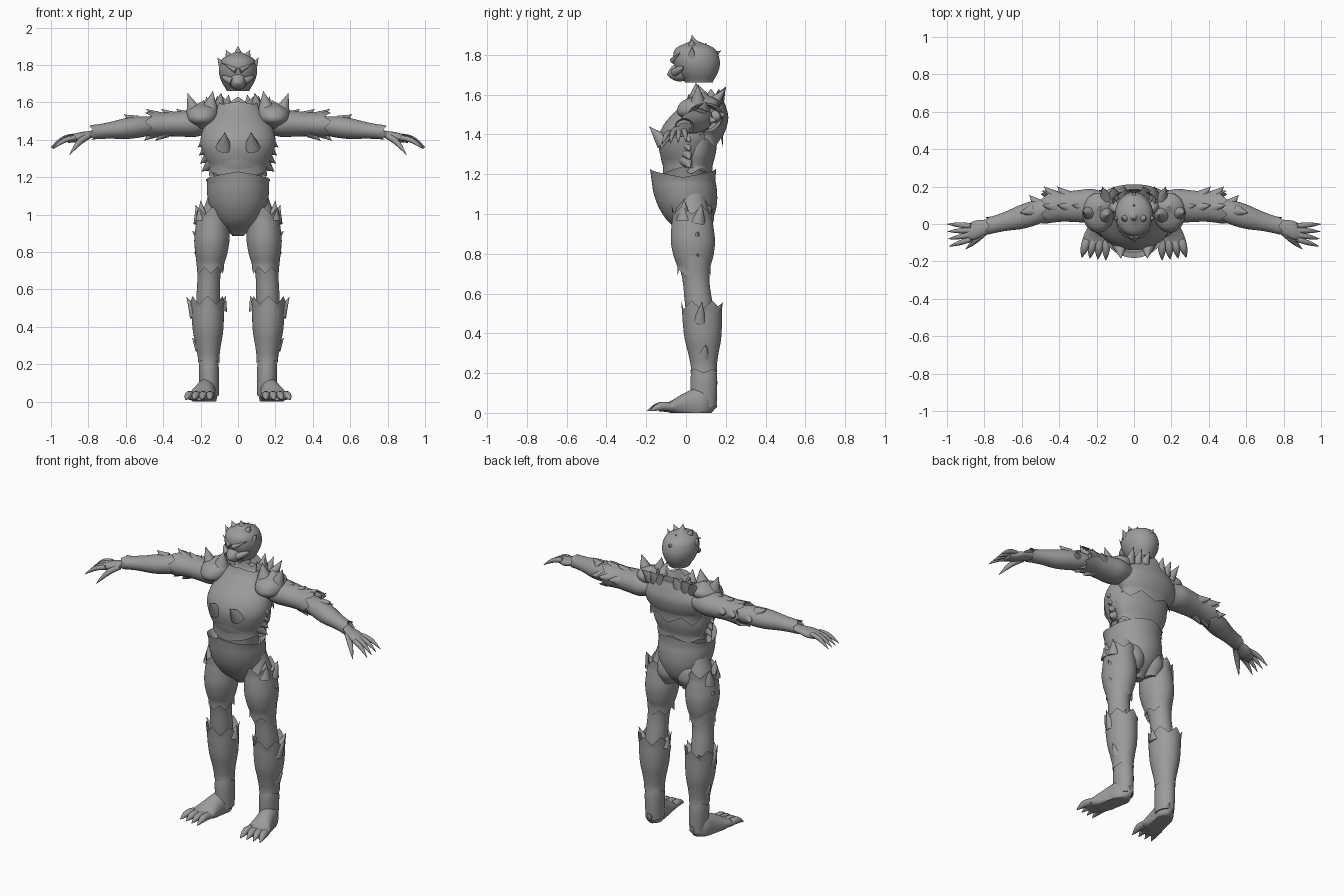
import bpy
import bmesh
from math import cos, sin, pi, radians
from mathutils import Vector

default_cube = bpy.data.objects.get("Cube")
if default_cube:
    bpy.data.objects.remove(default_cube, do_unlink=True)

# One material for the whole figure
grey = bpy.data.materials.new("stone_grey")
grey.use_nodes = True
tone = (.33, .33, .33, 1)
grey.diffuse_color = tone
grey.node_tree.nodes["Principled BSDF"].inputs["Base Color"].default_value = tone


def finish(name, bm, paired):
    """Turn a bmesh into a smooth object; paired parts are mirrored across the body."""
    bmesh.ops.recalc_face_normals(bm, faces=bm.faces)
    mesh = bpy.data.meshes.new(name)
    bm.to_mesh(mesh)
    bm.free()
    mesh.materials.append(grey)
    part = bpy.data.objects.new(name, mesh)
    bpy.context.collection.objects.link(part)
    bpy.ops.object.select_all(action='DESELECT')
    part.select_set(True)
    bpy.context.view_layer.objects.active = part
    bpy.ops.object.shade_smooth_by_angle(angle=radians(50))
    if paired:
        mirror = part.modifiers.new("Mirror", 'MIRROR')
        mirror.use_mirror_merge = False


def skin(bm, rings):
    """Bridge rings of points into a closed tube that never sinks below the ground."""
    loops = [[bm.verts.new((p.x, p.y, max(p.z, 0))) for p in ring] for ring in rings]
    for low, high in zip(loops, loops[1:]):
        for i in range(len(low)):
            bm.faces.new((low[i - 1], low[i], high[i], high[i - 1]))
    bm.faces.new(loops[0])
    bm.faces.new(loops[-1])


def sample(values, t):
    """Smooth curve through evenly spaced values."""
    last = len(values) - 1
    k = min(int(t * last), last - 1)
    u = t * last - k
    a, b, c, d = (values[min(max(k + step, 0), last)] for step in (-1, 0, 1, 2))
    return b + u * (c - a + u * (2*a - 5*b + 4*c - d + u * (3*b - a - 3*c + d))) / 2


def loft(name, base, tip, widths, ratio=1, depths=None, bow=(0, 0, 0),
         base_teeth=None, tip_teeth=None, sides=48, steps=20):
    """Oval tube from base to tip. Teeth are (count, length) of a jagged shell edge."""
    start, end, bend = Vector(base), Vector(tip), Vector(bow)
    span = end - start
    axis = max(range(3), key=lambda i: abs(span[i]))
    across, along = [i for i in range(3) if i != axis]
    outward = 1 if span[axis] > 0 else -1
    depths = depths or [w * ratio for w in widths]

    def ring(t, shift=0, teeth=None, scale=1):
        points = []
        for i in range(sides):
            turn = i / sides
            p = start + span * t + bend * sin(pi * t)
            p[across] += max(sample(widths, t), .004) * scale * sin(turn * 2 * pi)
            p[along] -= max(sample(depths, t), .004) * scale * cos(turn * 2 * pi)
            p[axis] += outward * shift
            if teeth:
                count, length = teeth
                tooth = length * abs(2 * (turn * count % 1) - 1)
                p[axis] += outward * (tooth if t else -tooth)
            points.append(p)
        return points

    rings = [ring(k / steps) for k in range(steps + 1)]
    if base_teeth:
        rings[0] = ring(0, teeth=base_teeth, scale=1.04)
        rings.insert(0, ring(0, shift=.03, scale=.85))
    if tip_teeth:
        rings[-1] = ring(1, teeth=tip_teeth, scale=1.04)
        rings.append(ring(1, shift=-.03, scale=.85))
    bm = bmesh.new()
    skin(bm, rings)
    finish(name, bm, paired=start.x != 0)


def horns(name, start, lean, radius=.035, stop=None, fan=None, count=1,
          arch=0, fullness=1, sides=10, steps=7):
    """A row of tapered spikes from start to stop, leaning from lean towards fan."""
    first, last = Vector(start), Vector(stop or start)
    lean, fan = Vector(lean), Vector(fan or lean)
    bm = bmesh.new()
    for n in range(count):
        place = n / max(count - 1, 1)
        root, reach = first.lerp(last, place), lean.lerp(fan, place)
        turn = reach.to_track_quat('Z', 'Y')
        rings = []
        for k in range(steps + 1):
            t = k / steps
            centre = root + reach * t + Vector((0, 0, arch * sin(pi * t)))
            r = max(radius * (1 - t ** fullness), .001)
            angles = [2 * pi * i / sides for i in range(sides)]
            rings.append([centre + turn @ Vector((r * cos(a), r * sin(a), 0)) for a in angles])
        skin(bm, rings)
    finish(name, bm, paired=first.x != 0)


# Head with crest, side spikes, brow, cheeks and jaw
loft("head", base=(0, .065, 1.66), tip=(0, .04, 1.88),
     widths=(.06, .085, .1, .1, .08, 0), ratio=1.15)
horns("head_crest", start=(0, .04, 1.84), stop=(0, .12, 1.79), count=3,
      lean=(0, -.01, .06), fan=(0, .055, .03))
horns("head_side_spikes", start=(.08, .03, 1.79), stop=(.045, .03, 1.84), count=2,
      lean=(.03, 0, .05), fan=(.02, 0, .04), radius=.025)
horns("brows", start=(.01, -.066, 1.77), lean=(.075, .035, .04), radius=.016)
horns("cheeks", start=(.03, -.06, 1.71), lean=(.06, .05, .03), radius=.02, fullness=3)
horns("jaw", start=(0, .01, 1.72), lean=(0, -.105, -.02), radius=.05, fullness=4)

# Torso: abdomen, breastplate, back band and spiked yoke around the open collar
loft("abdomen", base=(0, 0, 1.1), tip=(0, .01, 1.4), widths=(.12, .13, .16, .16), ratio=.85)
loft("breastplate", base=(0, 0, 1.24), tip=(0, .1, 1.59), bow=(0, -.03, 0),
     widths=(.15, .18, .2, .19, .15, .11), ratio=.75, base_teeth=(2, .05), tip_teeth=(4, .015))
loft("back_band", base=(0, .05, 1.23), tip=(0, .06, 1.38),
     widths=(.15, .175, .18), ratio=.54, base_teeth=(5, .03))
loft("back_yoke", base=(0, .1, 1.38), tip=(0, .125, 1.6),
     widths=(.165, .195, .2, .16, .11), ratio=.5, base_teeth=(6, .045), tip_teeth=(8, .03))
horns("chest_spikes", start=(.075, -.11, 1.36), lean=(-.005, -.075, .08), radius=.045)
horns("rib_feathers", start=(.16, 0, 1.4), stop=(.14, 0, 1.27), count=4,
      lean=(.055, .02, -.04), radius=.04)
horns("yoke_crown", start=(.06, .16, 1.57), stop=(.15, .14, 1.56), count=3,
      lean=(-.01, .04, .07), fan=(.02, .06, .07))
horns("collar_spikes", start=(.1, .09, 1.58), lean=(-.01, -.03, .07))

# Pelvis shell with an edge that rises at front and back
loft("pelvis", base=(0, .03, .885), tip=(0, -.015, 1.185),
     widths=(.03, .11, .15, .165, .165), ratio=.97, tip_teeth=(2, .045))
loft("buttocks", base=(.07, .07, .9), tip=(.07, .07, 1.08), widths=(.04, .068, .065, .04))

# Shoulder plates with upright horns
loft("shoulder_plates", base=(.195, .03, 1.46), tip=(.185, .09, 1.61),
     widths=(.01, .07, .085, .07, 0), ratio=1.2)
horns("shoulder_horns", start=(.15, .05, 1.57), stop=(.235, .06, 1.55), count=2,
      lean=(-.015, 0, .09), fan=(.035, 0, .1), radius=.045)

# Arms: jagged sleeves, forearm guards, palms and fingers
loft("upper_arms", base=(.15, .1, 1.49), tip=(.46, .09, 1.48),
     widths=(.07, .09, .085, .08, .085), ratio=.8, tip_teeth=(7, .04))
horns("sleeve_top_feathers", start=(.27, .09, 1.52), stop=(.43, .09, 1.52), count=3,
      lean=(.06, .01, .045))
horns("sleeve_back_feathers", start=(.36, .15, 1.49), stop=(.43, .15, 1.49), count=2,
      lean=(.05, .05, .01))
horns("sleeve_lower_feathers", start=(.39, .08, 1.44), stop=(.45, .08, 1.44), count=2,
      lean=(.05, -.01, -.045))
loft("forearms", base=(.42, .09, 1.48), tip=(.775, -.01, 1.44),
     widths=(.05, .065, .066, .052, .045), ratio=.85, tip_teeth=(5, .02))
horns("elbow_spikes", start=(.51, .1, 1.47), lean=(.05, .055, 0))
horns("forearm_spikes", start=(.55, .07, 1.5), lean=(.06, -.01, .035))
loft("palms", base=(.74, 0, 1.44), tip=(.91, -.05, 1.4), widths=(.036, .04, .05, .035), ratio=.5)
horns("fingers", start=(.87, -.01, 1.42), stop=(.87, -.08, 1.41), count=4, radius=.015,
      lean=(.13, .01, -.06), fan=(.12, -.04, -.06), arch=.015, fullness=3)
horns("thumbs", start=(.8, -.045, 1.42), lean=(.1, -.09, -.1), radius=.018, arch=.015, fullness=3)

# Legs: inner limbs with thigh and shin armour
loft("legs", base=(.1, .03, 1.1), tip=(.16, .085, .4), bow=(.02, -.015, 0),
     widths=(.06, .085, .085, .062, .063, .06), ratio=1.1)
loft("thigh_armour", base=(.145, .04, .72), tip=(.135, .03, 1),
     widths=(.068, .085, .094, .09, .083), ratio=1.18, base_teeth=(6, .035), tip_teeth=(6, .04))
horns("thigh_crown", start=(.19, -.01, .97), stop=(.2, .06, .96), count=2,
      lean=(.01, 0, .105), fan=(.025, .02, .09), radius=.04)
horns("thigh_feathers", start=(.19, .05, .87), stop=(.18, .05, .76), count=2,
      lean=(.055, .01, .04))
loft("shin_armour", base=(.157, .09, .22), tip=(.163, .08, .52),
     widths=(.056, .066, .08, .086, .088), ratio=1.14, base_teeth=(4, .02), tip_teeth=(6, .045))
horns("shin_crown", start=(.225, .07, .46), stop=(.2, .12, .47), count=2,
      lean=(.05, .01, .1), fan=(.01, .06, .08))
horns("shin_inner_spikes", start=(.09, .08, .49), lean=(-.025, 0, .075))
horns("shin_feathers", start=(.2, .09, .29), lean=(.045, .01, .05))

# Feet with four clawed toes
loft("ankles", base=(.153, .09, .03), tip=(.157, .09, .26), widths=(.05, .053, .053, .045), ratio=1.25)
loft("feet", base=(.15, .157, .05), tip=(.21, -.135, .025),
     widths=(.015, .052, .056, .064, .074, .055), depths=(.02, .08, .08, .06, .03, .018))
horns("toes", start=(.15, -.08, .03), stop=(.25, -.08, .03), count=4, radius=.024,
      lean=(0, -.115, -.02), fan=(.03, -.1, -.02), arch=.012, fullness=3)
